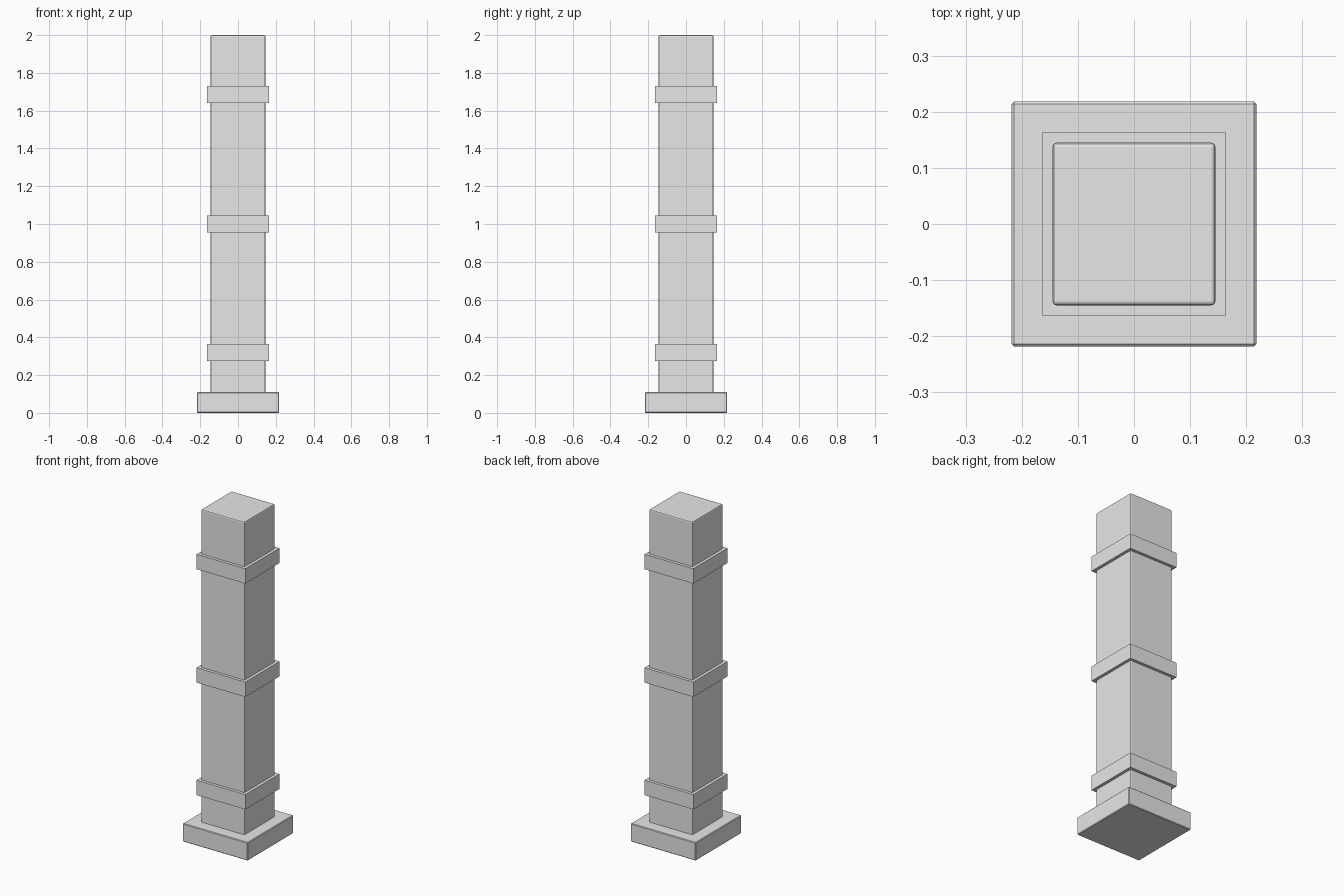
import bpy

if "Cube" in bpy.data.objects:
    bpy.data.objects.remove(bpy.data.objects["Cube"])

stone = bpy.data.materials.new("grey_stone")
stone.diffuse_color = (0.8, 0.8, 0.8, 1)
stone.use_nodes = True
stone.node_tree.nodes["Principled BSDF"].inputs["Base Color"].default_value = stone.diffuse_color


def block(name, half, z0, z1, bevel=0.0, segments=1):
    """Square block centred on the axis, from z0 to z1, with optional rounded edges."""
    bpy.ops.mesh.primitive_cube_add(size=1, location=(0, 0, (z0 + z1) / 2))
    ob = bpy.context.object
    ob.name = name
    ob.scale = (2 * half, 2 * half, z1 - z0)
    bpy.ops.object.transform_apply(location=False, rotation=False, scale=True)
    ob.data.materials.append(stone)
    if bevel:
        mod = ob.modifiers.new("edge_bevel", "BEVEL")
        mod.width = bevel
        mod.segments = segments
    return ob


# Plinth at the foot
block("base_plinth", 0.218, 0.0, 0.11, 0.004)

# Square shaft with softened edges
block("shaft", 0.145, 0.09, 2.0, 0.007, 2)

# Three sharp-edged collars around the shaft
for name, z in (("lower_band", 0.32), ("middle_band", 1.0), ("upper_band", 1.685)):
    block(name, 0.163, z - 0.045, z + 0.045)
